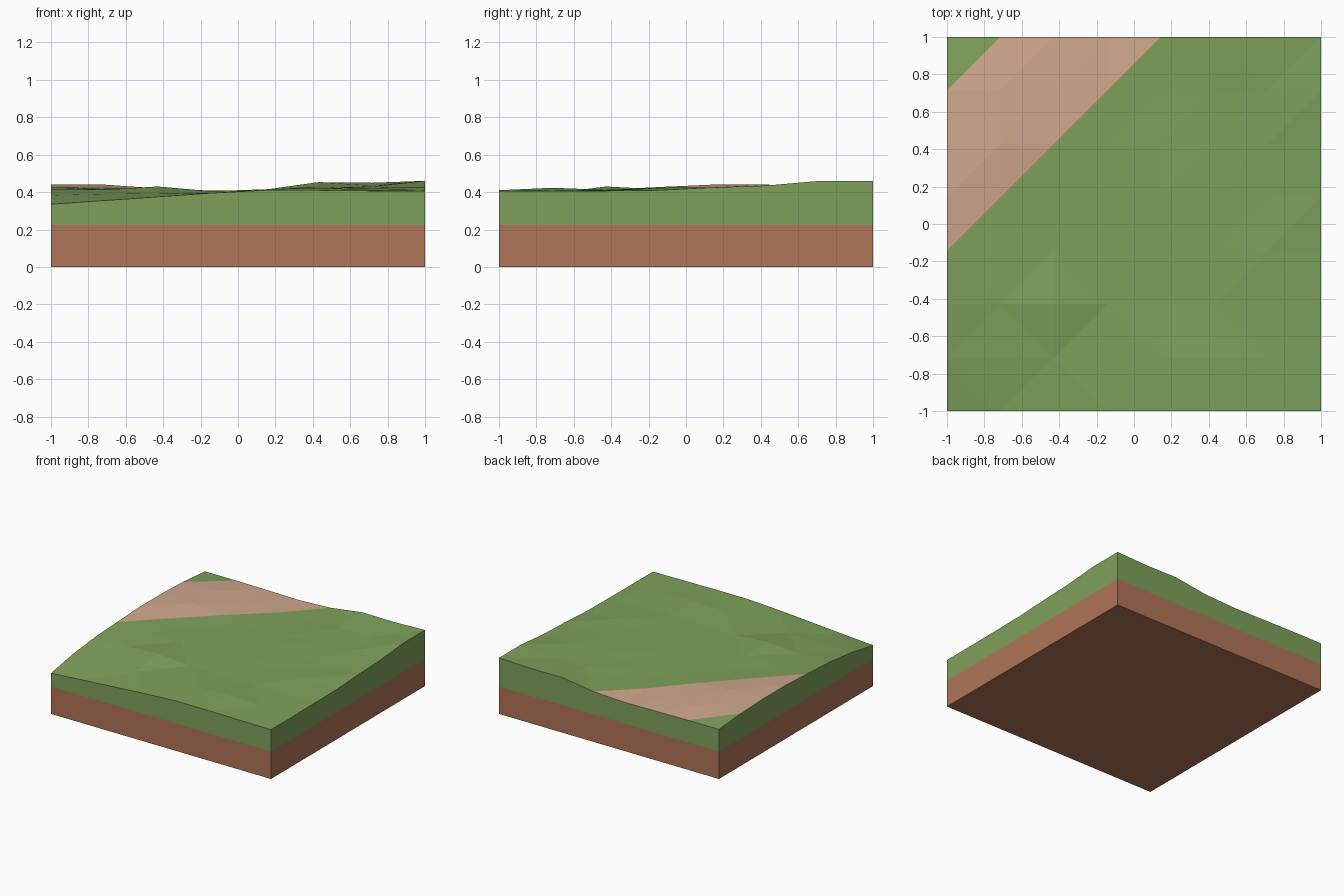
import bpy, bmesh

if "Cube" in bpy.data.objects:
    bpy.data.objects.remove(bpy.data.objects["Cube"])

N = 7                      # cells per side
STEP = 2 / N
SOIL_TOP = 0.225           # where soil turns to grass on the sides

# Ground heights in hundredths, one row per y from front to back
HEIGHTS = [
    [33.5, 35.5, 37.5, 39.5, 41, 41, 40.7, 40.5],
    [38.3, 39.0, 39.3, 39.8, 41.5, 42.3, 41.2, 40.5],
    [41.3, 41.3, 43.0, 40.5, 40.7, 41.2, 41.0, 40.7],
    [42.7, 42.0, 41.5, 40.6, 41.0, 41.3, 42.3, 41.0],
    [44, 42.5, 41.5, 40.7, 41.2, 41.7, 42.0, 42.5],
    [44, 44, 42, 40.8, 41.2, 42.3, 43, 43.5],
    [43, 43, 41.5, 40.7, 41, 43, 43.5, 46],
    [40.7, 40.7, 40.4, 40.0, 41.3, 45.3, 45, 46],
]


def srgb(r, g, b):
    def lin(c):
        c /= 255
        return c / 12.92 if c <= 0.04045 else ((c + 0.055) / 1.055) ** 2.4
    return (lin(r), lin(g), lin(b), 1)


def material(name, rgb):
    m = bpy.data.materials.new(name)
    m.diffuse_color = srgb(*rgb)
    m.use_nodes = True
    m.node_tree.nodes["Principled BSDF"].inputs["Base Color"].default_value = m.diffuse_color
    return m


def falling(i, j):
    """True where a cell is split from its back left to its front right corner."""
    if j < 3:
        return (i + j) % 2 == 0
    return (i, j) in {(4, 6), (5, 6)}


bm = bmesh.new()

# Ground surface, split into triangles; the dirt path is a diagonal band
top = [[bm.verts.new((-1 + i * STEP, -1 + j * STEP, HEIGHTS[j][i] / 100))
        for i in range(N + 1)] for j in range(N + 1)]
for j in range(N):
    for i in range(N):
        a, b, c, d = top[j][i], top[j][i + 1], top[j + 1][i + 1], top[j + 1][i]
        tris = ((a, b, d), (b, c, d)) if falling(i, j) else ((a, b, c), (a, c, d))
        for t in tris:
            f = bm.faces.new(t)
            m = f.calc_center_median()
            f.material_index = 1 if 3 * STEP < m.y - m.x < 6 * STEP else 0

# Side walls: a grass band above a soil band, following the rim
rim = ([top[0][i] for i in range(N)] + [top[j][N] for j in range(N)]
       + [top[N][i] for i in range(N, 0, -1)] + [top[j][0] for j in range(N, 0, -1)])


def ring(z):
    return [bm.verts.new((v.co.x, v.co.y, z)) for v in rim]


mid, low = ring(SOIL_TOP), ring(0)
for upper, lower, index in ((rim, mid, 0), (mid, low, 2)):
    for k in range(len(rim)):
        n = (k + 1) % len(rim)
        f = bm.faces.new((lower[k], lower[n], upper[n], upper[k]))
        f.material_index = index

# Underside
bm.faces.new(low[::-1]).material_index = 2

bmesh.ops.recalc_face_normals(bm, faces=bm.faces)
mesh = bpy.data.meshes.new("ground_tile")
bm.to_mesh(mesh)
bm.free()
for mat in (material("grass_green", (127, 161, 91)),
            material("path_tan", (208, 168, 141)),
            material("soil_brown", (176, 117, 87))):
    mesh.materials.append(mat)
bpy.context.collection.objects.link(bpy.data.objects.new("ground_tile", mesh))
